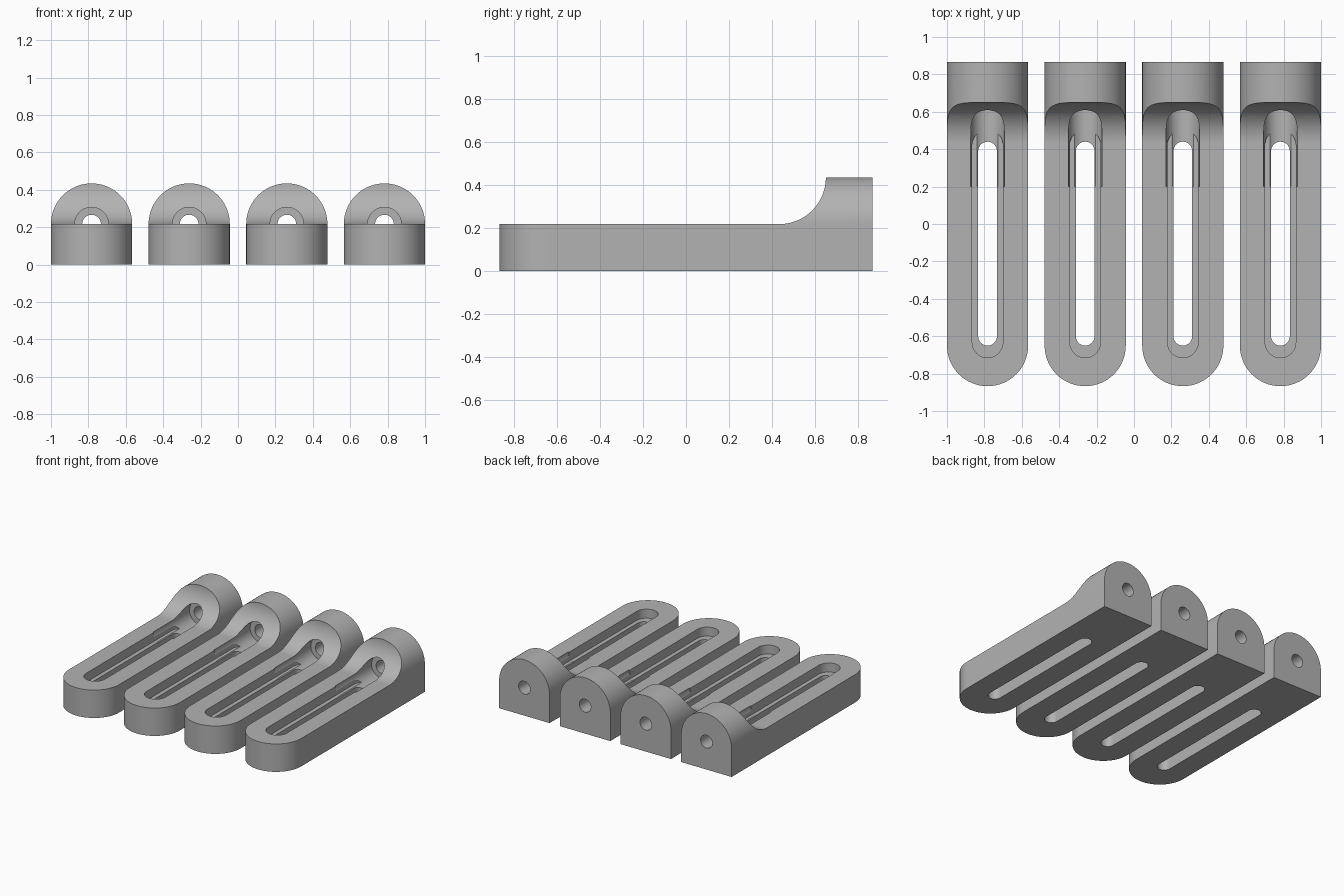
import bpy, bmesh, math
from mathutils import Vector

if "Cube" in bpy.data.objects:
    bpy.data.objects.remove(bpy.data.objects["Cube"])

R = 0.217          # half width, base height and fillet radius
HALF = 0.867       # half length

grey = bpy.data.materials.new("plain_grey")
grey.diffuse_color = (0.45, 0.45, 0.45, 1)
grey.use_nodes = True
grey.node_tree.nodes["Principled BSDF"].inputs["Base Color"].default_value = grey.diffuse_color


def arc(cx, cy, r, a0, a1, n=32):
    return [(cx + r * math.cos(math.radians(a0 + (a1 - a0) * i / n)),
             cy + r * math.sin(math.radians(a0 + (a1 - a0) * i / n))) for i in range(n + 1)]


def prism(name, pts, axis, lo, hi):
    """Extrude a 2D outline along one axis."""
    place = {"X": lambda a, b, t: (t, a, b),
             "Y": lambda a, b, t: (a, t, b),
             "Z": lambda a, b, t: (a, b, t)}[axis]
    bm = bmesh.new()
    face = bm.faces.new([bm.verts.new(place(a, b, lo)) for a, b in pts])
    out = bmesh.ops.extrude_face_region(bm, geom=[face])
    shift = Vector(place(0, 0, hi - lo))
    bmesh.ops.translate(bm, vec=shift, verts=[v for v in out["geom"] if isinstance(v, bmesh.types.BMVert)])
    bmesh.ops.recalc_face_normals(bm, faces=bm.faces)
    me = bpy.data.meshes.new(name)
    bm.to_mesh(me)
    bm.free()
    me.materials.append(grey)
    ob = bpy.data.objects.new(name, me)
    bpy.context.collection.objects.link(ob)
    return ob


def boolean(ob, tool, op):
    bpy.context.view_layer.objects.active = ob
    m = ob.modifiers.new("cut", "BOOLEAN")
    m.operation, m.solver, m.object = op, "EXACT", tool
    bpy.ops.object.modifier_apply(modifier=m.name)
    bpy.data.objects.remove(tool)


def slot(r, y0, y1):
    return arc(0, y0 + r, r, 180, 360, 24) + arc(0, y1 - r, r, 0, 180, 24)


# body: plan outline with a round front end
plan = arc(0, R - HALF, R, 180, 360) + [(R, HALF), (-R, HALF)]
body = prism("bracket_1", plan, "Z", 0, 0.6)

# side outline: low base, concave fillet, tall back
side = [(-1, -0.1), (1, -0.1), (1, 0.5), (0.65, 0.5)] + arc(0.433, 0.434, R, 0, -90) + [(-1, R)]
boolean(body, prism("side_tool", side, "X", -0.4, 0.4), "INTERSECT")

# arched top of the back block
arch = [(-0.3, -0.2), (0.3, -0.2), (0.3, R + 0.0005)] + arc(0, R + 0.0005, R, 0, 180, 48) + [(-0.3, R + 0.0005)]
boolean(body, prism("arch_tool", arch, "Y", -1.2, 1.2), "INTERSECT")

# stepped slot, then counterbore and bolt hole along the length
ring = lambda r: arc(0, R, r, 0, 360, 48)[:-1]
for tool in (prism("wide_slot", slot(0.082, -0.715, 0.505), "Z", 0.147, 0.6),
             prism("through_slot", slot(0.05, -0.65, 0.44), "Z", -0.2, 0.6),
             prism("counterbore", ring(0.09), "Y", 0.2, 0.65),
             prism("bolt_hole", ring(0.05), "Y", 0.3, 1.0)):
    boolean(body, tool, "DIFFERENCE")

# smooth curves with crisp edges
bpy.ops.object.select_all(action="DESELECT")
body.select_set(True)
bpy.context.view_layer.objects.active = body
bpy.ops.object.shade_smooth_by_angle(angle=math.radians(25))

# row of four identical brackets
for i in range(4):
    ob = body if i == 0 else body.copy()
    if i:
        bpy.context.collection.objects.link(ob)
        ob.name = f"bracket_{i + 1}"
    ob.location.x = -0.783 + 0.522 * i
    wn = ob.modifiers.new("even_shading", "WEIGHTED_NORMAL")
    wn.keep_sharp = True
    if i == 0:
        first = wn.name
    else:
        for m in list(ob.modifiers)[:-1]:
            if m.name == first:
                ob.modifiers.remove(m)
